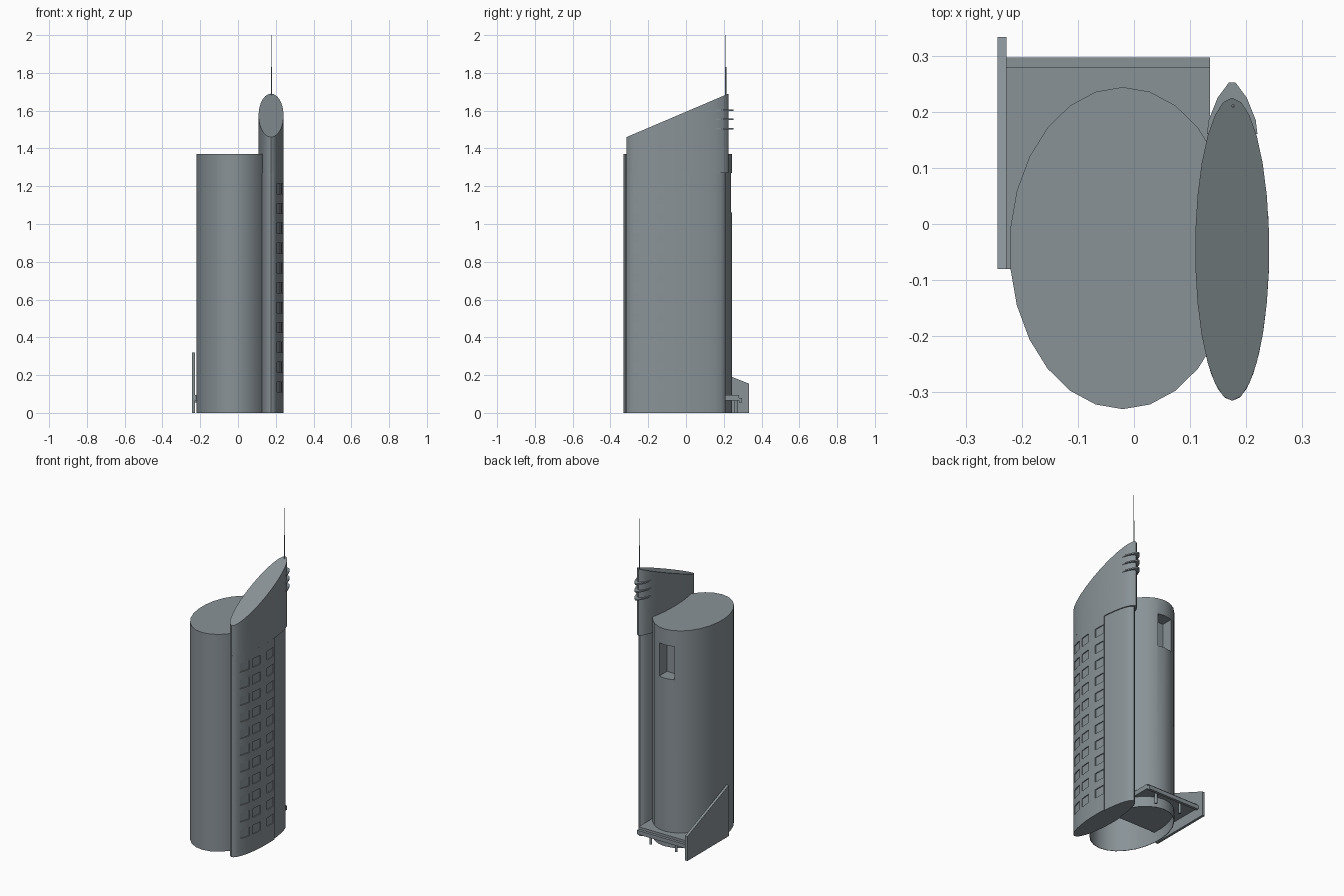
import bpy, bmesh, math
from mathutils import Matrix

if "Cube" in bpy.data.objects:
    bpy.data.objects.remove(bpy.data.objects["Cube"])

grey = bpy.data.materials.new("facade_grey")
grey.use_nodes = True
COLOR = (0.25, 0.29, 0.31, 1)
grey.diffuse_color = COLOR
grey.node_tree.nodes["Principled BSDF"].inputs["Base Color"].default_value = COLOR


def finish(name, bm):
    bmesh.ops.recalc_face_normals(bm, faces=bm.faces)
    mesh = bpy.data.meshes.new(name)
    bm.to_mesh(mesh)
    bm.free()
    mesh.materials.append(grey)
    obj = bpy.data.objects.new(name, mesh)
    bpy.context.collection.objects.link(obj)
    return obj


def prism(name, outline, z0, top):
    """Extrude an xy outline from z0 to a height, or to a height given by y."""
    bm = bmesh.new()
    base = bm.faces.new([bm.verts.new((x, y, z0)) for x, y in outline])
    up = bmesh.ops.extrude_face_region(bm, geom=[base])["geom"]
    for v in up:
        if isinstance(v, bmesh.types.BMVert):
            v.co.z = top(v.co.y) if callable(top) else top
    return finish(name, bm)


def add_box(bm, center, size, angle=0):
    m = (Matrix.Translation(center) @ Matrix.Rotation(angle, 4, "Z")
         @ Matrix.Diagonal((*size, 1)))
    bmesh.ops.create_cube(bm, size=1, matrix=m)


def box(name, x, y, z):
    return prism(name, [(x[0], y[0]), (x[1], y[0]), (x[1], y[1]), (x[0], y[1])], *z)


def arc(cx, cy, rx, ry, start, end, count):
    angles = [start + (end - start) * i / count for i in range(count + 1)]
    return [(cx + rx * math.cos(a), cy + ry * math.sin(a)) for a in angles]


def ellipse(cx, cy, rx, ry, count=26):
    return arc(cx, cy, rx, ry, math.pi / 2, math.pi * 2.5, count)[:-1]


def activate(obj):
    bpy.ops.object.select_all(action="DESELECT")
    obj.select_set(True)
    bpy.context.view_layer.objects.active = obj


def cut(obj, cutter):
    mod = obj.modifiers.new("cut", "BOOLEAN")
    mod.operation = "DIFFERENCE"
    mod.solver = "EXACT"
    mod.object = cutter
    activate(obj)
    bpy.ops.object.modifier_apply(modifier=mod.name)
    bpy.data.objects.remove(cutter)


def smooth(obj):
    activate(obj)
    bpy.ops.object.shade_smooth_by_angle(angle=math.radians(35))


# Main oval tower: hollow underneath, with a balcony niche high on the back
main = prism("main_tower", ellipse(-0.02, -0.043, 0.202, 0.287), 0, 1.37)
cut(main, prism("hollow", ellipse(-0.02, -0.043, 0.199, 0.284), -0.1, 0.9))
cut(main, box("niche", (-0.08, 0.02), (0.16, 0.4), (1.06, 1.27)))
smooth(main)

# Slim tower: the rear half of the lower shaft steps in below the slanted crown
CX, CY, RX, RY = 0.175, -0.045, 0.066, 0.27
STEP = 0.243
upper = prism("slim_tower_crown", ellipse(CX, CY, RX, RY), 1.27,
              lambda y: 1.46 + (y + 0.315) * 0.426)
smooth(upper)
front = arc(CX, CY, RX, RY, math.pi - STEP, math.pi * 2 + STEP, 18)
back = arc(CX, CY, RX - 0.006, RY - 0.015, STEP, math.pi - STEP, 12)
lower = prism("slim_tower_shaft", front + back, 0, 1.27)

# Shallow window recesses on the outer side, three columns of eleven
bm = bmesh.new()
for y in (-0.245, -0.15, -0.02):
    s = (y - CY) / RY
    c = math.sqrt(1 - s * s)
    normal = math.atan2(s / RY, c / RX)
    for row in range(11):
        add_box(bm, (CX + RX * c + math.cos(normal) * 0.014,
                     y + math.sin(normal) * 0.014, 0.137 + 0.105 * row),
                (0.04, 0.07, 0.055), normal)
cut(lower, finish("window_cutter", bm))
smooth(lower)

# Pointed fins around the back of the crown
half = [(0.045, 0.16), (0.042, 0.185), (0.026, 0.225), (0.006, 0.252)]
fin = [(CX + x, y) for x, y in half] + [(CX - x, y) for x, y in reversed(half)]
for i in range(3):
    prism(f"crown_fin_{i + 1}", fin, 1.501 + 0.049 * i, 1.509 + 0.049 * i)

# Two-stage antenna
prism("antenna_base", ellipse(0.177, 0.21, 0.0035, 0.0035, 10), 1.65, 1.83)
prism("antenna_tip", ellipse(0.177, 0.21, 0.0016, 0.0016, 8), 1.83, 2.0)

# Entrance canopy on columns
box("canopy_slab", (-0.227, 0.135), (-0.08, 0.28), (0.065, 0.095))
box("canopy_edge", (-0.227, 0.135), (0.28, 0.297), (0.055, 0.08))
for i, x in enumerate((-0.117, 0.06)):
    smooth(prism(f"canopy_column_{i + 1}", ellipse(x, 0.265, 0.008, 0.008, 12), 0, 0.066))

# Sloping side wall
bm = bmesh.new()
side = [(-0.08, 0), (0.333, 0), (0.333, 0.155), (-0.08, 0.32)]
face = bm.faces.new([bm.verts.new((-0.243, y, z)) for y, z in side])
ext = bmesh.ops.extrude_face_region(bm, geom=[face])["geom"]
bmesh.ops.translate(bm, vec=(0.016, 0, 0),
                    verts=[v for v in ext if isinstance(v, bmesh.types.BMVert)])
finish("side_wall", bm)
